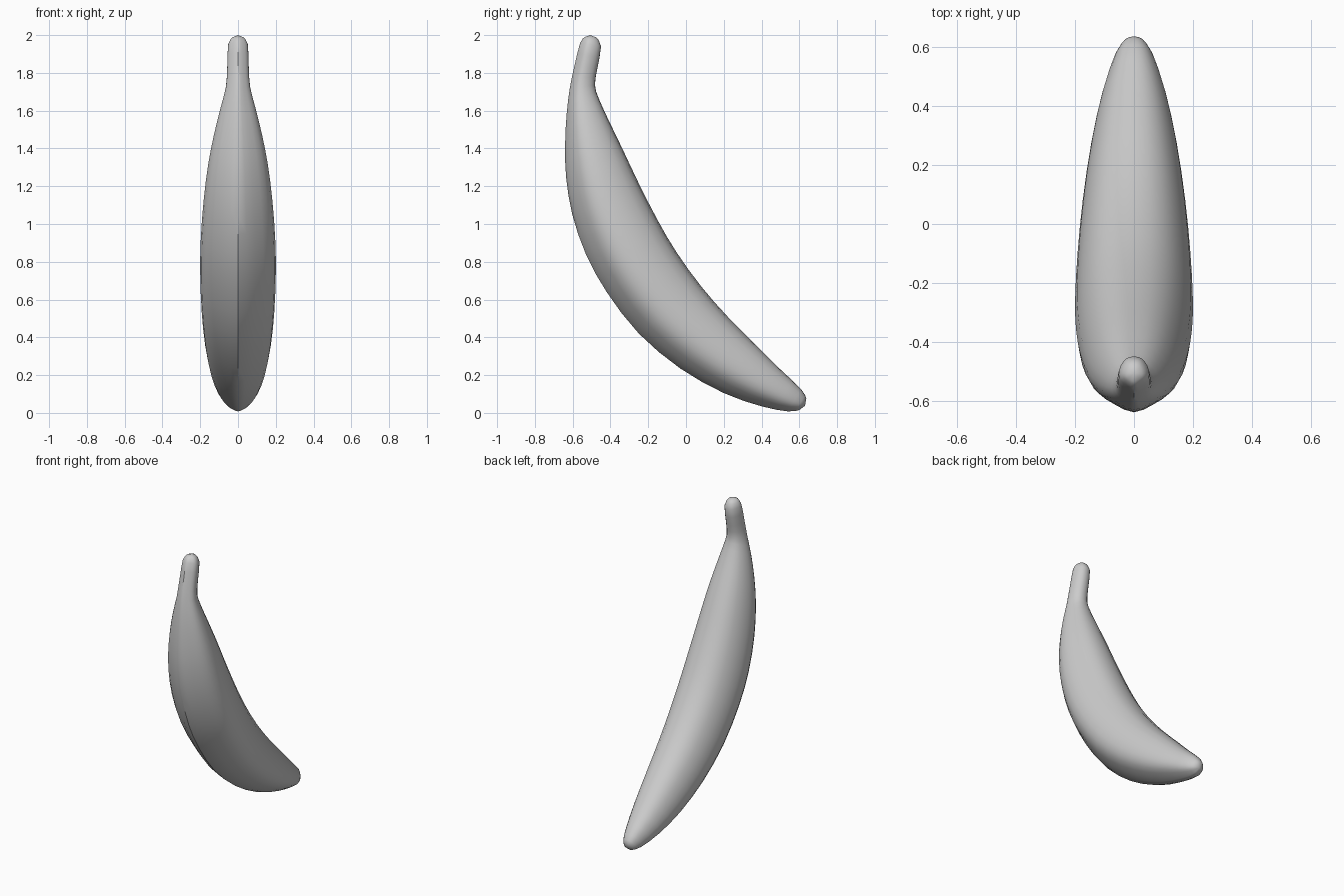
import bpy, bmesh
from mathutils import Vector

if "Cube" in bpy.data.objects:
    bpy.data.objects.remove(bpy.data.objects["Cube"])

# outer (y, z), inner (y, z) and half width, from stem to tip
STATIONS = [
    (-.535, 1.99, -.475, 1.988, .028),
    (-.56, 1.96, -.45, 1.94, .052),
    (-.59, 1.84, -.47, 1.82, .057),
    (-.615, 1.72, -.482, 1.735, .064),
    (-.632, 1.58, -.46, 1.66, .092),
    (-.64, 1.42, -.405, 1.54, .127),
    (-.635, 1.25, -.335, 1.395, .158),
    (-.602, 1.05, -.25, 1.215, .182),
    (-.53, .84, -.15, 1.02, .197),
    (-.42, .64, -.05, .85, .20),
    (-.25, .42, .08, .67, .192),
    (-.03, .235, .22, .51, .174),
    (.20, .105, .37, .36, .145),
    (.40, .035, .50, .23, .108),
    (.54, .008, .61, .125, .065),
    (.60, .015, .637, .075, .035),
]
# half cross-section: (width, position from outer keel -1 to inner side 1)
HALF = [(0, -1), (.46, -.8), (.86, -.5), (1, -.1), (.87, .42), (.52, .86), (0, 1)]
SECTION = HALF + [(-x, t) for x, t in HALF[-2:0:-1]]


def smooth(points, closed):
    """Insert a Catmull-Rom midpoint between neighbouring points."""
    pts = [Vector(p) for p in points]
    n = len(pts)
    at = lambda i: pts[i % n] if closed else pts[max(0, min(n - 1, i))]
    out = []
    for i in range(n if closed else n - 1):
        out += [pts[i], (9 * (at(i) + at(i + 1)) - at(i - 1) - at(i + 2)) / 16]
    return out if closed else out + [pts[-1]]


# fruit body: rings lofted along the bend, with blunt ends
bm = bmesh.new()
section = smooth(SECTION, True)
rings = []
for oy, oz, iy, iz, w in smooth(STATIONS, False):
    outer, inner = Vector((0, oy, oz)), Vector((0, iy, iz))
    mid, half = (outer + inner) / 2, (inner - outer) / 2
    rings.append([bm.verts.new(mid + half * t + Vector((w * x, 0, 0))) for x, t in section])
n = len(section)
for a, b in zip(rings, rings[1:]):
    for i in range(n):
        j = (i + 1) % n
        bm.faces.new((a[i], a[j], b[j], b[i]))
for ring, centre in ((rings[0], (0, -.508, 2.0)), (rings[-1], (0, .63, .038))):
    c = bm.verts.new(centre)
    for i in range(n):
        bm.faces.new((ring[i], ring[(i + 1) % n], c))
bmesh.ops.recalc_face_normals(bm, faces=bm.faces)

mesh = bpy.data.meshes.new("banana")
bm.to_mesh(mesh)
bm.free()
banana = bpy.data.objects.new("banana", mesh)
bpy.context.collection.objects.link(banana)

grey = bpy.data.materials.new("light grey")
grey.diffuse_color = (.6, .6, .6, 1)
grey.use_nodes = True
grey.node_tree.nodes["Principled BSDF"].inputs["Base Color"].default_value = grey.diffuse_color
mesh.materials.append(grey)

bpy.context.view_layer.objects.active = banana
banana.select_set(True)
bpy.ops.object.shade_smooth_by_angle(angle=.6)
